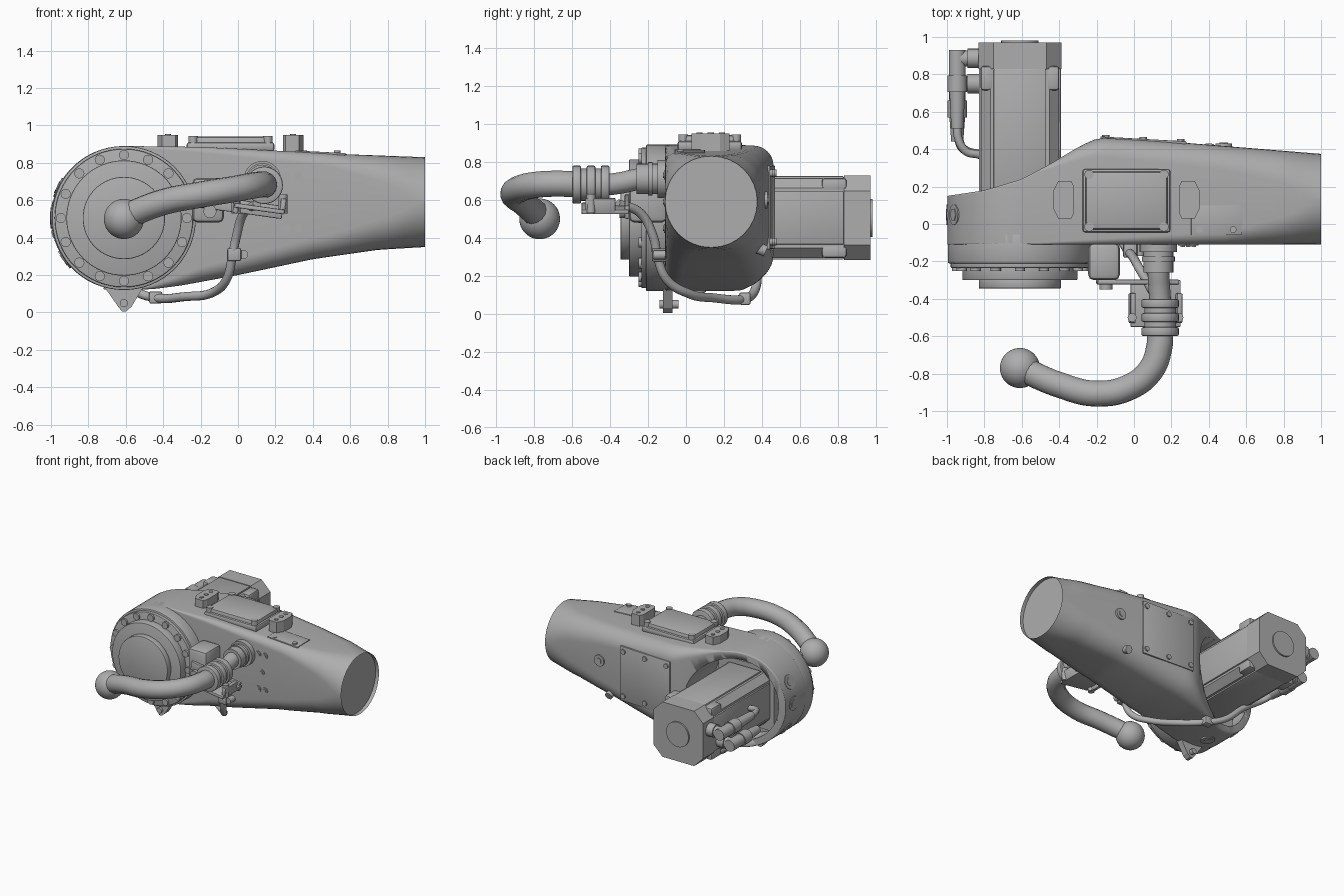
import bpy, bmesh
from math import sin, cos, pi, radians
from mathutils import Vector, Matrix

cube = bpy.data.objects.get("Cube")
if cube:
    bpy.data.objects.remove(cube, do_unlink=True)

grey = bpy.data.materials.new("machine grey")
grey.use_nodes = True
grey.diffuse_color = (0.42, 0.42, 0.42, 1)
grey.node_tree.nodes["Principled BSDF"].inputs["Base Color"].default_value = (0.42, 0.42, 0.42, 1)

CX, CZ = -0.61, 0.505  # axis of the shoulder joint and motor


def finish(name, bm, smooth=True):
    bmesh.ops.recalc_face_normals(bm, faces=bm.faces)
    me = bpy.data.meshes.new(name)
    bm.to_mesh(me)
    bm.free()
    ob = bpy.data.objects.new(name, me)
    bpy.context.collection.objects.link(ob)
    me.materials.append(grey)
    if smooth:
        bpy.ops.object.select_all(action='DESELECT')
        ob.select_set(True)
        bpy.context.view_layer.objects.active = ob
        bpy.ops.object.shade_smooth_by_angle(angle=radians(32))
    return ob


def cyl(name, a, b, r, seg=32, r2=None, bevel=0):
    a, b = Vector(a), Vector(b)
    bm = bmesh.new()
    turn = (b - a).to_track_quat('Z', 'Y').to_matrix().to_4x4()
    bmesh.ops.create_cone(bm, cap_ends=True, segments=seg, radius1=r, radius2=r if r2 is None else r2,
                          depth=(b - a).length, matrix=Matrix.Translation((a + b) / 2) @ turn)
    if bevel:
        rim = [e for e in bm.edges if any(len(f.verts) > 4 for f in e.link_faces)]
        bmesh.ops.bevel(bm, geom=rim, offset=bevel, segments=2, affect='EDGES', profile=0.5)
    return finish(name, bm)


def box(name, centre, size, bevel=0.01, rot=None):
    bm = bmesh.new()
    bmesh.ops.create_cube(bm, size=1, matrix=Matrix.Diagonal((*size, 1)))
    if bevel:
        bmesh.ops.bevel(bm, geom=bm.edges[:], offset=bevel, segments=2, affect='EDGES', profile=0.5)
    bm.transform(Matrix.Translation(centre) @ (rot or Matrix()))
    return finish(name, bm)


def prism(name, pts, lo, hi, axis='y'):
    """Extrude a flat outline along y (points are x, z) or along z (points are x, y)."""
    bm = bmesh.new()
    put = (lambda p, h: (p[0], h, p[1])) if axis == 'y' else (lambda p, h: (p[0], p[1], h))
    rows = [[bm.verts.new(put(p, h)) for p in pts] for h in (lo, hi)]
    for i in range(len(pts)):
        j = (i + 1) % len(pts)
        bm.faces.new((rows[0][i], rows[0][j], rows[1][j], rows[1][i]))
    bm.faces.new(rows[0])
    bm.faces.new(rows[1])
    return finish(name, bm, False)


def tube(name, pts, r):
    cu = bpy.data.curves.new(name, 'CURVE')
    cu.dimensions = '3D'
    cu.bevel_depth, cu.bevel_resolution, cu.resolution_u = r, 5, 10
    cu.use_fill_caps = True
    sp = cu.splines.new('BEZIER')
    sp.bezier_points.add(len(pts) - 1)
    for bp, p in zip(sp.bezier_points, pts):
        bp.co = p
        bp.handle_left_type = bp.handle_right_type = 'AUTO'
    cu.materials.append(grey)
    ob = bpy.data.objects.new(name, cu)
    bpy.context.collection.objects.link(ob)


def lerp(table, x):
    for (x0, v0), (x1, v1) in zip(table, table[1:]):
        if x <= x1:
            return v0 + (v1 - v0) * max(0, x - x0) / (x1 - x0)
    return table[-1][1]


def octagon(h, c, cx=CX, cz=CZ):
    k = h - c
    return [(cx + a, cz + b) for a, b in
            ((-k, -h), (k, -h), (h, -k), (h, k), (k, h), (-k, h), (-h, k), (-h, -k))]


# Arm casting: lofted rounded sections, round drum at one end, tube at the other
TOP = [(CX, .89), (-.2, .885), (.2, .865), (.6, .845), (1, .83)]
LOW = [(CX, .12), (-.45, .125), (-.3, .145), (0, .2), (.4, .285), (.75, .335), (1, .35)]
BACK = [(-1, .15), (-.8, .18), (-.6, .24), (-.45, .32), (-.3, .41), (-.22, .45), (-.16, .46), (.2, .44), (1, .375)]
CORNERS = [  # front low, back low, back top, front top radii along x
    [(-.5, .01), (-.2, .08), (.5, .12), (.8, .17), (.93, .22), (1, .24)],
    [(-.5, .01), (-.2, .14), (.5, .15), (.8, .18), (.93, .22), (1, .24)],
    [(-.5, .01), (-.2, .1), (.5, .13), (.8, .17), (.93, .22), (1, .24)],
    [(-.5, .01), (-.2, .03), (.5, .07), (.8, .15), (.93, .21), (1, .24)]]


def section(x):
    s = (max(0, 1 - ((x - CX) / .39) ** 2) ** .5) if x < CX else 1
    z1, z0 = CZ + (lerp(TOP, x) - CZ) * s, CZ + (lerp(LOW, x) - CZ) * s
    y0, y1 = -.11, lerp(BACK, x)
    out = []
    for k, (cy, cz, sy, sz) in enumerate(((y0, z0, 1, 1), (y1, z0, -1, 1), (y1, z1, -1, -1), (y0, z1, 1, -1))):
        r = min(lerp(CORNERS[k], x), (z1 - z0) * .499, (y1 - y0) * .499)
        for i in range(9):
            t = pi + k * pi / 2 + i * pi / 16
            out.append((x, cy + sy * r + r * cos(t), cz + sz * r + r * sin(t)))
    return out


xs = [CX - .39 * cos(radians(a)) for a in range(6, 90, 6)]
xs += [CX + i * .05 for i in range(32)] + [.97, 1]
bm = bmesh.new()
rings = [[bm.verts.new(p) for p in section(x)] for x in xs]
for a, b in zip(rings, rings[1:]):
    for i in range(len(a)):
        j = (i + 1) % len(a)
        bm.faces.new((a[i], a[j], b[j], b[i]))
bm.faces.new(rings[0])
end = bm.faces.new(rings[-1])
bmesh.ops.inset_region(bm, faces=[end], thickness=.018)
bmesh.ops.translate(bm, verts=end.verts, vec=(-.03, 0, 0))
arm = finish("arm_casting", bm)

# Motor pocket in the back of the drum
cutter = cyl("pocket_cutter", (CX, .03, CZ), (CX, .7, CZ), .33, 64)
cutter.hide_render = True
mod = arm.modifiers.new("pocket", 'BOOLEAN')
mod.operation, mod.object, mod.solver = 'DIFFERENCE', cutter, 'EXACT'
bpy.context.view_layer.objects.active = arm
bpy.ops.object.modifier_apply(modifier=mod.name)
bpy.data.objects.remove(cutter, do_unlink=True)

# Joint drum, stepped flange and bolt ring
for name, y0, y1, r in (("joint_drum", -.21, -.05, .385), ("flange_ring", -.235, -.2, .37),
                        ("flange_disc", -.3, -.2, .308), ("flange_hub", -.345, -.29, .22)):
    cyl(name, (CX, y0, CZ), (CX, y1, CZ), r, 64, bevel=.006)
for i in range(16):
    t = i * pi / 8
    x, z = CX + .337 * cos(t), CZ + .337 * sin(t)
    cyl("flange_bolt", (x, -.25, z), (x, -.2, z), .027, 16)

# Ports around the drum side
for a in (155, 180, 215, 262):
    d = Vector((cos(radians(a)), 0, sin(radians(a))))
    c = Vector((CX, .05, CZ))
    cyl("side_port", c + d * .36, c + d * .392, .055, 24)
    cyl("side_port_plug", c + d * .36, c + d * .396, .035, 6)

# Lug under the drum
prism("bottom_lug", [(-.71, .13), (-.64, .03), (-.62, .005), (-.6, .005), (-.57, .03), (-.51, .13), (-.61, .2)], -.12, -.07)
cyl("lug_bolt", (CX, -.14, .05), (CX, -.04, .05), .022, 16)

# Motor
prism("motor_flange", octagon(.25, .04), .02, .1)
prism("motor_body", octagon(.208, .05), .1, .84)
for s in (-1, 1):
    box("motor_rib", (CX + s * .11, .47, CZ), (.22, .72, .28), .006)
    box("motor_rib", (CX, .47, CZ + s * .11), (.28, .72, .22), .006)
    for t in (-1, 1):
        box("motor_corner", (CX + s * .175, .78, CZ + t * .175), (.07, .13, .07), .015)
prism("motor_cap", octagon(.222, .08), .83, .97)
cyl("motor_cap_disc", (CX, .96, CZ), (CX, .982, CZ), .1, 40)

# Motor connectors and cables
for name, y, z, tip in (("power", .885, .57, .57), ("signal", .75, .43, .5)):
    x = -.945
    cyl(name + "_socket", (-.8, y, z), (-.89, y, z), .052, 20)
    cyl(name + "_elbow_arm", (-.87, y, z), (x, y, z), .042, 20)
    cyl(name + "_elbow", (x, y + .045, z), (x, y - .09, z), .045, 20)
    cyl(name + "_collar", (x, y - .09, z), (x, y - .18, z), .053, 12)
    cyl(name + "_sleeve", (x, y - .18, z), (x, tip - .06, z), .042, 20, .032)
tube("power_cable", [(-.945, .53, .57), (-.94, .46, .57), (-.9, .39, .56), (-.81, .36, .54), (-.75, .25, .52)], .022)
tube("signal_cable", [(.1, -.36, .58), (.03, -.24, .53), (-.01, -.17, .4), (-.03, -.15, .3), (-.06, -.1, .18),
                      (-.14, .02, .105), (-.28, .14, .085), (-.45, .31, .08), (-.56, .36, .12),
                      (-.73, .38, .27), (-.91, .4, .4), (-.945, .47, .43)], .024)
box("low_cable_clamp", (-.44, .31, .08), (.07, .06, .065))
box("side_cable_clamp", (-.02, -.14, .31), (.075, .08, .07))
cyl("clamp_bolt", (.03, -.17, .31), (.03, -.1, .31), .024, 12)

# Corrugated hose with fittings and ball end
tube("hose", [(.14, -.56, .68), (.135, -.66, .685), (.09, -.78, .68), (-.02, -.87, .66), (-.2, -.907, .63),
              (-.4, -.86, .59), (-.61, -.77, .51)], .07)
bm = bmesh.new()
bmesh.ops.create_uvsphere(bm, u_segments=40, v_segments=24, radius=.107, matrix=Matrix.Translation((-.61, -.77, .5)))
finish("hose_ball", bm)
tube("hose_neck", [(.13, -.1, .71), (.13, -.24, .71), (.135, -.34, .69), (.14, -.42, .68), (.14, -.58, .68)], .058)
for y0, y1, r in ((-.15, -.1, .1), (-.26, -.13, .08), (-.2, -.175, .088)):
    cyl("hose_fitting", (.13, y0, .71), (.13, y1, .71), r, 32)
for y in (-.425, -.5, -.575):
    cyl("hose_collar", (.14, y - .023, .68), (.14, y + .023, .68), .1, 32, bevel=.008)
cyl("hose_sleeve", (.14, -.59, .68), (.14, -.41, .68), .085)

# Hose support bracket
box("bracket_block", (-.16, -.2, .6), (.17, .2, .24), .03)
cyl("bracket_bolt", (-.15, -.35, .54), (-.15, -.28, .54), .035, 16)
tilt = Matrix.Rotation(radians(8), 4, 'Y')
box("bracket_arm", (.02, -.31, .565), (.44, .025, .07), .006, tilt)
box("bracket_plate", (.115, -.425, .555), (.27, .25, .025), .006, tilt)
for x in (-.01, .24):
    box("bracket_tab", (x, -.45, .57), (.03, .16, .08), .008, tilt)
    cyl("bracket_screw", (x, -.5, .53), (x, -.5, .63), .024, 12)

# Top cover and mounting blocks
box("cover_base", (-.04, .125, .885), (.47, .34, .05), .015)
box("top_cover", (-.04, .125, .905), (.44, .31, .07), .018)
for sx in (-1, 1):
    for sy in (-1, 1):
        x, y = -.04 + sx * .2, .125 + sy * .14
        cyl("cover_screw", (x, y, .9), (x, y, .944), .025, 16)
    c = -.04 + sx * .335
    prism("mounting_block", [(c - sx * .055, .06), (c - sx * .04, .03), (c + sx * .03, .03), (c + sx * .055, .08),
                             (c + sx * .055, .18), (c + sx * .03, .23), (c - sx * .04, .23), (c - sx * .055, .2)],
          .84, .95, 'z')
    for y in (.07, .13, .19):
        cyl("block_screw", (c, y, .94), (c, y, .955), .016, 12)
slope = Matrix.Rotation(radians(2.9), 4, 'Y')
box("top_plate", (.44, .02, .853), (.27, .16, .012), .003, slope)
for x in (.35, .53):
    cyl("plate_screw", (x, -.03, .84), (x, -.03, .866), .018, 12)

# Bolt bosses on the front face
for x, z in ((.26, .73), (.32, .73), (.29, .59), (.26, .45), (.32, .45)):
    cyl("front_boss", (x, -.116, z), (x, -.1, z), .024, 20)
    cyl("front_boss_screw", (x, -.122, z), (x, -.1, z), .014, 6)

# Back cover panel, screws and port
lean = Matrix.Rotation(radians(-3.2), 4, 'Z')
box("back_panel", (.05, .447, .56), (.46, .016, .44), .004, lean)
for x in (-.15, .05, .25):
    for z in (.38, .74):
        y = .455 - (x - .05) * .056
        cyl("panel_screw", (x, y - .02, z), (x, y + .01, z), .02, 12)
cyl("back_port", (.48, .4, .6), (.48, .43, .6), .045, 24)
cyl("back_port_plug", (.48, .4, .6), (.48, .436, .6), .025, 6)
cyl("back_stud", (.4, .3, .38), (.4, .42, .33), .03, 16)
